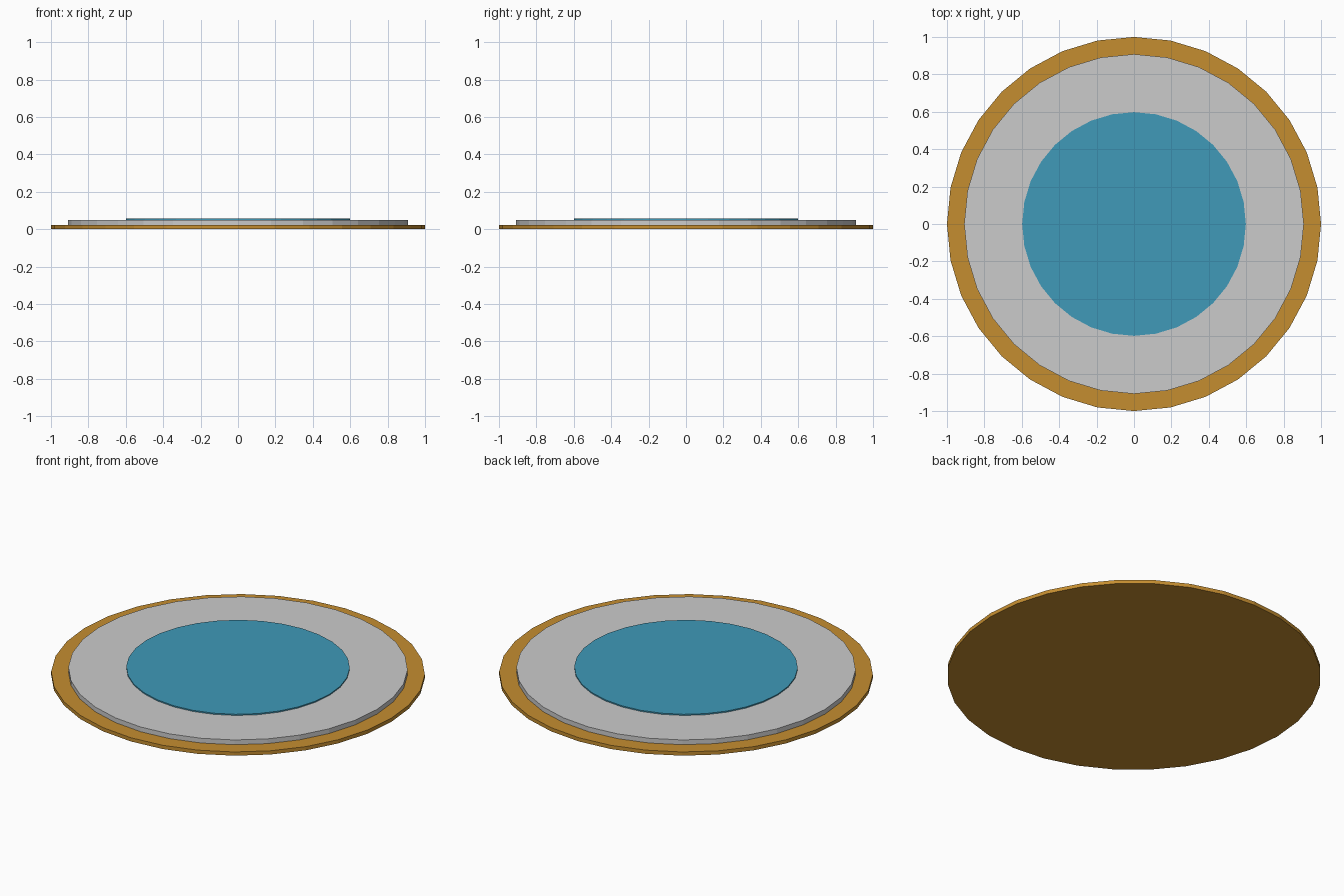
import bpy

if "Cube" in bpy.data.objects:
    bpy.data.objects.remove(bpy.data.objects["Cube"])


def disc(name, radius, bottom, top, color=None):
    """Flat-shaded 32-sided disc between two heights."""
    bpy.ops.mesh.primitive_cylinder_add(
        vertices=32, radius=radius, depth=top - bottom,
        location=(0, 0, (bottom + top) / 2))
    obj = bpy.context.object
    obj.name = name
    if color:
        mat = bpy.data.materials.new(name + "_material")
        mat.diffuse_color = color
        mat.use_nodes = True
        mat.node_tree.nodes["Principled BSDF"].inputs["Base Color"].default_value = mat.diffuse_color
        obj.data.materials.append(mat)
    return obj


# Wide gold base rim
disc("base_rim", 1.0, 0.0, 0.022, (0.56, 0.27, 0.03, 1))
# Grey middle plate
disc("middle_plate", 0.908, 0.022, 0.05)
# Thin blue centre pad
disc("centre_pad", 0.598, 0.05, 0.057, (0.05, 0.32, 0.48, 1))
